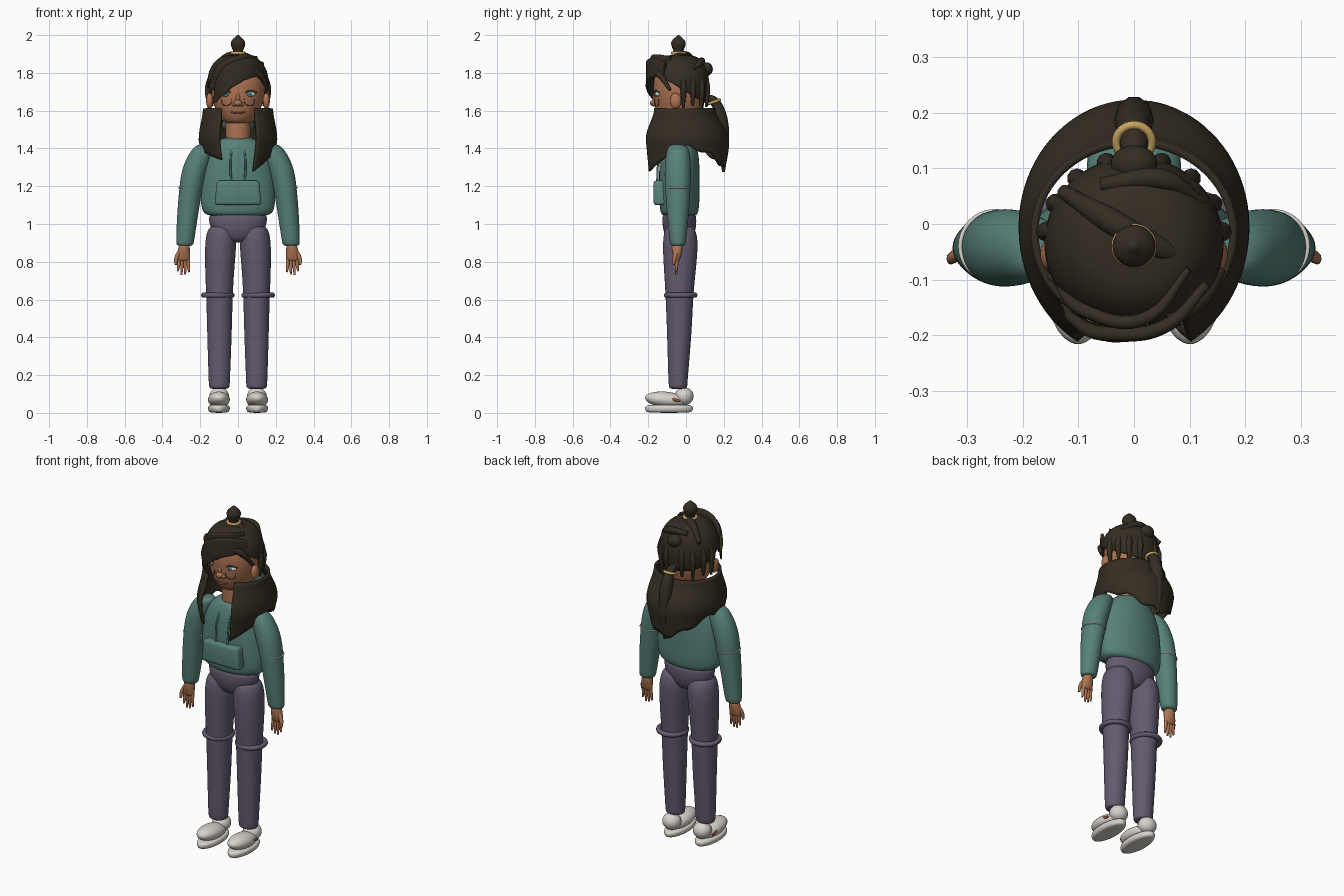
import bpy, bmesh, math
from math import sin, cos, pi, radians
from mathutils import Vector, Matrix

if "Cube" in bpy.data.objects:
    bpy.data.objects.remove(bpy.data.objects["Cube"])


def material(name, r, g, b):
    m = bpy.data.materials.new(name)
    m.use_nodes = True
    m.diffuse_color = (r, g, b, 1)
    bsdf = m.node_tree.nodes["Principled BSDF"]
    bsdf.inputs["Base Color"].default_value = (r, g, b, 1)
    bsdf.inputs["Roughness"].default_value = 0.8
    return m


HAIR = material("dark brown hair", .034, .026, .016)
SKIN = material("warm skin", .42, .175, .085)
TEAL = material("teal fabric", .095, .22, .19)
PANTS = material("purple grey fabric", .125, .105, .16)
SHOE = material("off white", .68, .65, .6)
GOLD = material("gold band", .58, .38, .12)
IRIS = material("blue green iris", .08, .32, .38)
LIP = material("brown red", .24, .075, .045)
LINE = material("dark grey line", .09, .065, .07)


def add(name, mesh, mat):
    mesh.materials.clear()
    mesh.materials.append(mat)
    ob = bpy.data.objects.new(name, mesh)
    bpy.context.collection.objects.link(ob)
    return ob


def from_bm(name, bm, mat):
    mesh = bpy.data.meshes.new(name)
    bmesh.ops.recalc_face_normals(bm, faces=bm.faces[:])
    bm.to_mesh(mesh)
    bm.free()
    return add(name, mesh, mat)


def bake(ob):
    """Turn a curve or a modified mesh into a plain mesh object."""
    name, mat = ob.name, ob.data.materials[0]
    dg = bpy.context.evaluated_depsgraph_get()
    mesh = bpy.data.meshes.new_from_object(ob.evaluated_get(dg))
    bpy.data.objects.remove(ob)
    return add(name, mesh, mat)


def loft(name, rings, mat, n=20):
    """Closed smooth body through horizontal ellipses (x, y, z, rx, ry)."""
    bm = bmesh.new()
    loops = [[bm.verts.new((x + rx * cos(2 * pi * i / n), y + ry * sin(2 * pi * i / n), z))
              for i in range(n)] for x, y, z, rx, ry in rings]
    for a, b in zip(loops, loops[1:]):
        for i in range(n):
            j = (i + 1) % n
            bm.faces.new((a[i], a[j], b[j], b[i]))
    bm.faces.new(loops[0][::-1])
    bm.faces.new(loops[-1])
    ob = from_bm(name, bm, mat)
    ob.modifiers.new("smooth", "SUBSURF").levels = 2
    return bake(ob)


def ball(name, loc, size, mat, tilt=0):
    bm = bmesh.new()
    m = Matrix.Translation(loc) @ Matrix.Rotation(tilt, 4, "X") @ Matrix.Diagonal((*size, 1))
    bmesh.ops.create_uvsphere(bm, u_segments=28, v_segments=16, radius=1, matrix=m)
    return from_bm(name, bm, mat)


def tube(name, pts, mat, width=0):
    """Rounded tapering strand through (x, y, z, radius); width makes a ribbon."""
    cu = bpy.data.curves.new(name, "CURVE")
    cu.dimensions, cu.use_fill_caps = "3D", True
    cu.twist_mode = "Z_UP" if width else "MINIMUM"
    cu.bevel_depth, cu.bevel_resolution, cu.resolution_u = 1, 3, 6
    if width:
        cu.bevel_depth, cu.extrude = .012, width
    sp = cu.splines.new("BEZIER")
    sp.bezier_points.add(len(pts) - 1)
    for bp, p in zip(sp.bezier_points, pts):
        bp.co, bp.radius = p[:3], p[3]
        bp.handle_left_type = bp.handle_right_type = "AUTO"
    return bake(add(name, cu, mat))


def ring(name, loc, major, minor, mat, tilt=0):
    bpy.ops.mesh.primitive_torus_add(major_radius=major, minor_radius=minor, location=loc,
                                     rotation=(tilt, 0, 0), major_segments=40, minor_segments=10)
    ob = bpy.context.object
    ob.name = name
    ob.data.materials.append(mat)
    return ob


# Hoodie body, pocket and drawstrings
Y = -.035
loft("hoodie_body", [(0, Y, z, rx, ry) for z, rx, ry in (
    (1.04, .15, .085), (1.055, .185, .1), (1.1, .203, .108), (1.25, .197, .11),
    (1.36, .175, .106), (1.42, .13, .09), (1.465, .082, .068))], TEAL)
ball("hood_lump", (0, .105, 1.525), (.085, .095, .05), TEAL, -.3)
bm = bmesh.new()
bmesh.ops.create_cube(bm, size=2)
for v in bm.verts:
    top = v.co.z > 0
    v.co = (v.co.x * (.112 if top else .124), -.13 + v.co.y * .042, 1.165 + v.co.z * .065)
bmesh.ops.bevel(bm, geom=bm.edges[:], offset=.016, segments=3, affect="EDGES", profile=.5)
from_bm("front_pocket", bm, TEAL)

for s, side in ((-1, "right"), (1, "left")):
    tube(side + "_drawstring", [(s * .035, -.125, 1.39, .005), (s * .04, -.147, 1.32, .005),
                                (s * .037, -.152, 1.23, .006)], TEAL)
    # Sleeve with elbow seam
    loft(side + "_sleeve", [(s * x, -.043, z, rx, ry) for x, z, rx, ry in (
        (.165, 1.425, .035, .035), (.182, 1.405, .062, .06), (.228, 1.3, .071, .073),
        (.25, 1.19, .062, .069), (.268, 1.04, .056, .058), (.281, .9, .048, .043),
        (.282, .882, .044, .038))], TEAL)
    ring(side + "_elbow_seam", (s * .25, -.04, 1.192), .063, .004, SHOE)
    # Hand with fingers
    loft(side + "_palm", [(s * x, -.047, z, rx, ry) for x, z, rx, ry in (
        (.284, .9, .027, .03), (.286, .865, .032, .03), (.29, .83, .037, .022),
        (.29, .8, .034, .014))], SKIN)
    for i in range(4):
        x = .264 + .017 * i
        drop = (.745, .732, .73, .75)[i]
        tube(side + "_finger", [(s * x, -.047, .82, .01), (s * (x - .001), -.05, .78, .009),
                                (s * (x + .003 * (i - 1.5)), -.052, drop, .005)], SKIN)
    tube(side + "_thumb", [(s * .305, -.05, .86, .012), (s * .326, -.06, .82, .011),
                           (s * .33, -.066, .785, .007)], SKIN)
    # Trouser leg with knee band
    loft(side + "_trouser_leg", [(s * x, y, z, rx, ry) for x, y, z, rx, ry in (
        (.085, Y, 1.0, .06, .07), (.088, -.03, .95, .082, .09), (.093, -.03, .87, .084, .095),
        (.098, -.033, .72, .076, .082), (.098, -.035, .6, .07, .073), (.098, -.035, .42, .066, .066),
        (.099, -.042, .2, .058, .053), (.099, -.042, .14, .056, .05), (.099, -.042, .125, .05, .045))], PANTS)
    ring(side + "_knee_band", (s * .107, -.028, .623), .075, .014, PANTS)
    # Shoe
    loft(side + "_sole", [(s * .101, -.09, z, rx, ry) for z, rx, ry in (
        (0, .042, .11), (.008, .056, .126), (.03, .061, .131), (.045, .05, .12))], SHOE)
    ball(side + "_shoe_toe", (s * .101, -.105, .07), (.058, .112, .042), SHOE, -.1)
    ball(side + "_shoe_heel", (s * .1, -.01, .088), (.052, .05, .048), SHOE)
    ball(side + "_shoe_patch", (s * .152, -.055, .068), (.006, .026, .008), LIP, -.3)

loft("trouser_hips", [(0, Y, z, rx, ry) for z, rx, ry in (
    (.9, .05, .05), (.93, .11, .075), (.98, .15, .09), (1.03, .158, .092), (1.065, .15, .085))], PANTS)

# Neck and head
loft("neck", [(0, -.04, z, .066, .064) for z in (1.43, 1.46, 1.55, 1.6)], SKIN)
HEAD = [(1.53, .06, .08), (1.545, .088, .105), (1.6, .12, .128), (1.66, .138, .136), (1.72, .147, .14),
        (1.79, .14, .135), (1.85, .1, .1), (1.875, .05, .05)]
loft("head", [(0, Y, z, rx, ry) for z, rx, ry in HEAD], SKIN, 24)
ball("nose", (0, -.17, 1.64), (.022, .022, .017), SKIN)
ball("nose_bridge", (0, -.165, 1.665), (.011, .012, .03), SKIN)
tube("mouth", [(-.036, -.153, 1.592, .003), (0, -.164, 1.587, .006), (.036, -.153, 1.592, .003)], LIP)
for s, side in ((-1, "right"), (1, "left")):
    ball(side + "_nostril_wing", (s * .02, -.164, 1.634), (.013, .014, .011), SKIN)
    ball(side + "_ear", (s * .15, -.055, 1.652), (.019, .03, .042), SKIN)
    ball(side + "_eye", (s * .062, -.147, 1.688), (.03, .016, .014), SHOE)
    ball(side + "_iris", (s * .062, -.157, 1.688), (.014, .009, .013), IRIS)
    ball(side + "_pupil", (s * .062, -.164, 1.688), (.006, .003, .006), LINE)
    tube(side + "_lashes", [(s * .03, -.164, 1.692, .003), (s * .06, -.161, 1.705, .005),
                            (s * .1, -.142, 1.696, .003)], LINE)
    tube(side + "_cheek_line", [(s * .034, -.168, 1.662, .002), (s * .042, -.165, 1.634, .002),
                                (s * .08, -.146, 1.632, .002), (s * .088, -.145, 1.66, .002)], LINE)

# Hair cap, cut along a sloping hairline
cap = loft("hair_cap", [(0, Y, z + .022, rx + .019, ry + .02) for z, rx, ry in HEAD[2:]], HAIR, 24)
bm = bmesh.new()
bm.from_mesh(cap.data)
bmesh.ops.bisect_plane(bm, geom=bm.verts[:] + bm.edges[:] + bm.faces[:], plane_co=(0, -.04, 1.725),
                       plane_no=(0, .6, 1), clear_inner=True)
bm.to_mesh(cap.data)
bm.free()
cap.modifiers.new("thickness", "SOLIDIFY").thickness = .014

# Swept fringe and strands over the crown
tube("fringe_sweep", [(.13, -.11, 1.82, .7), (.06, -.182, 1.825, 1), (-.03, -.198, 1.79, 1.1),
                      (-.09, -.182, 1.72, .8), (-.125, -.15, 1.645, .2)], HAIR, .042)
tube("fringe_upper", [(.1, -.08, 1.865, .5), (.02, -.17, 1.85, 1), (-.08, -.16, 1.81, 1),
                      (-.145, -.1, 1.72, .4)], HAIR, .036)
tube("fringe_edge", [(.06, -.175, 1.82, .015), (.12, -.135, 1.785, .018), (.157, -.085, 1.71, .008)], HAIR)
tube("crown_strand", [(-.13, .06, 1.82, .012), (-.05, .01, 1.885, .024), (.04, -.04, 1.885, .022),
                      (.11, -.07, 1.845, .012)], HAIR)
tube("crown_strand_back", [(.12, .04, 1.82, .01), (.05, .08, 1.86, .02), (-.06, .07, 1.86, .014)], HAIR)
for deg, low in ((82, 1.615), (62, 1.625), (40, 1.6), (18, 1.62)):
    for s in (-1, 1):
        a = s * radians(deg)
        x, y = sin(a), cos(a)
        tube("side_strand", [(.14 * x, Y + .14 * y, 1.8, .012), (.16 * x, Y + .153 * y, 1.72, .018),
                             (.156 * x, Y + .15 * y, low, .007)], HAIR)

# Buns, ponytail and their bands
loft("top_bun", [(0, -.04, z, r, r) for z, r in (
    (1.88, .028), (1.915, .024), (1.93, .033), (1.955, .042), (1.975, .034), (1.99, .014), (2.001, .004))], HAIR)
ring("top_bun_band", (0, -.04, 1.905), .033, .008, GOLD)
ball("back_bun", (0, .108, 1.82), (.042, .034, .036), HAIR)
tube("ponytail", [(0, .1, 1.67, .02), (0, .148, 1.65, .026), (0, .185, 1.56, .036),
                  (0, .2, 1.42, .03), (0, .198, 1.275, .008)], HAIR)
ring("ponytail_band", (0, .148, 1.647), .032, .008, GOLD, radians(20))

# Long loose hair wrapped round the neck, open at the front
bm = bmesh.new()
bmesh.ops.create_grid(bm, x_segments=72, y_segments=14, size=1)
for v in bm.verts:
    a, t = v.co.x * radians(151), (1 - v.co.y) / 2
    if abs(a) < pi / 2:
        low = 1.41 - .115 * cos(a) ** 2 + .012 * sin(9 * a)
    else:
        low = 1.41 - (.13 if a > 0 else .07) * (abs(a) - pi / 2) / radians(61)
    z = 1.612 + (low - 1.612) * t
    d = min((1.612 - z) / .16, 1)
    swell = d * d * (3 - 2 * d)
    tuck = max(0, 1.44 - z)
    v.co = ((.172 + .022 * swell - .25 * tuck) * sin(a),
            -.015 + .01 * swell + (.155 + .06 * swell - .1 * tuck) * cos(a) * (1.04 if cos(a) < 0 else 1), z)
drape = from_bm("long_hair", bm, HAIR)
drape.modifiers.new("thickness", "SOLIDIFY").thickness = .014

# Smooth shading with sharp creases kept
bpy.ops.object.select_all(action="DESELECT")
for ob in bpy.context.scene.objects:
    if ob.type == "MESH":
        ob.select_set(True)
        bpy.context.view_layer.objects.active = ob
bpy.ops.object.shade_smooth_by_angle(angle=radians(45))
